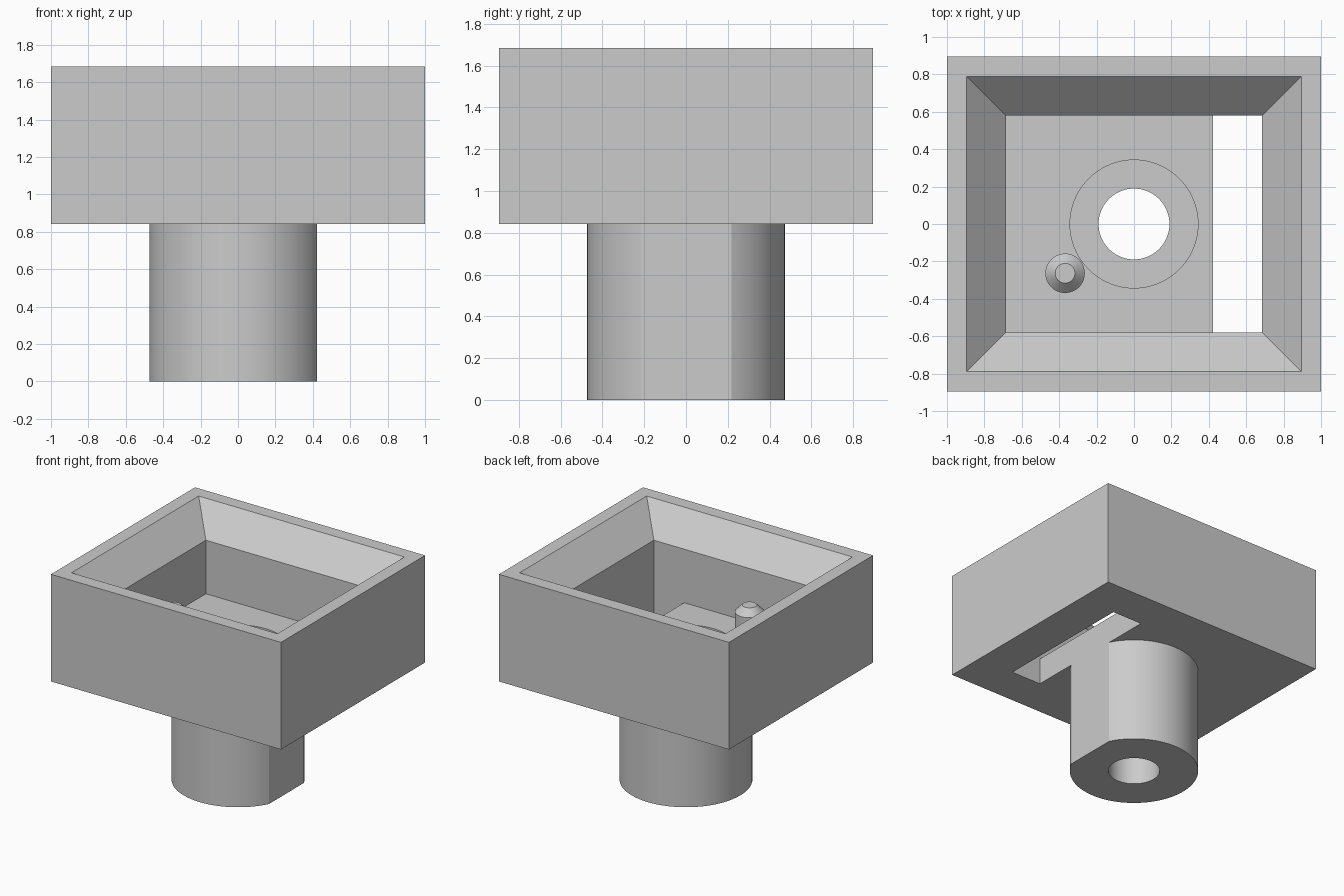
import bpy
import bmesh
from math import acos, cos, sin, pi, radians

cube = bpy.data.objects.get("Cube")
if cube:
    bpy.data.objects.remove(cube, do_unlink=True)

U = 2 / 9.5  # design module: every dimension is a simple multiple of it

grey = bpy.data.materials.new("plain_grey")
grey.use_nodes = True
grey.diffuse_color = (0.6, 0.6, 0.6, 1)
grey.node_tree.nodes["Principled BSDF"].inputs["Base Color"].default_value = (0.6, 0.6, 0.6, 1)


def arc(r, start=0.0, cx=0.0, cy=0.0, n=72):
    """Closed circle, or an arc with a flat chord facing +x when start > 0."""
    step = 2 * (pi - start) / (n - 1 if start else n)
    return [(cx + r * cos(start + i * step), cy + r * sin(start + i * step)) for i in range(n)]


def rect(x0, x1, y):
    return [(x0, -y), (x1, -y), (x1, y), (x0, y)]


def loft(name, sections):
    """Solid through a stack of (outline, height) sections, bottom to top."""
    bm = bmesh.new()
    rings = [[bm.verts.new((x * U, y * U, z * U)) for x, y in pts] for pts, z in sections]
    for low, high in zip(rings, rings[1:]):
        for i in range(len(low)):
            j = (i + 1) % len(low)
            bm.faces.new((low[i], low[j], high[j], high[i]))
    bm.faces.new(rings[0][::-1])
    bm.faces.new(rings[-1])
    bmesh.ops.recalc_face_normals(bm, faces=bm.faces)
    mesh = bpy.data.meshes.new(name)
    bm.to_mesh(mesh)
    bm.free()
    mesh.materials.append(grey)
    obj = bpy.data.objects.new(name, mesh)
    bpy.context.collection.objects.link(obj)
    return obj


def activate(obj):
    bpy.ops.object.select_all(action="DESELECT")
    obj.select_set(True)
    bpy.context.view_layer.objects.active = obj


def cut(obj, *cutters):
    activate(obj)
    for cutter in cutters:
        mod = obj.modifiers.new("cut", "BOOLEAN")
        mod.operation = "DIFFERENCE"
        mod.solver = "EXACT"
        mod.object = cutter
        bpy.ops.object.modifier_apply(modifier=mod.name)


# Main solids
housing = loft("housing", [(rect(-4.75, 4.75, 4.25), 4), (rect(-4.75, 4.75, 4.25), 8)])
flat = acos(2 / 2.25)
stem = loft("stem", [(arc(2.25, flat), 0), (arc(2.25, flat), 4)])

# Locating pin with a chamfered tip
px, py = -1.75, -1.25
pin = loft("locating_pin", [(arc(0.5, 0, px, py), 5), (arc(0.5, 0, px, py), 6.25),
                            (arc(0.25, 0, px, py), 6.5)])

# Cutters: flared pocket, floor slot, stepped screw hole
pocket = loft("pocket_cutter", [(rect(-3.25, 3.25, 2.75), 5), (rect(-3.25, 3.25, 2.75), 7),
                                (rect(-4.5, 4.5, 4), 8.25)])
slot = loft("slot_cutter", [(rect(2, 3.25, 2.75), 3), (rect(2, 3.25, 2.75), 6)])
hole = loft("screw_hole_cutter", [(arc(0.9), -1), (arc(0.9), 3.5), (arc(1.625), 3.5), (arc(1.625), 6)])

cut(housing, pocket, slot, hole)
cut(stem, hole)
for cutter in (pocket, slot, hole):
    bpy.data.objects.remove(cutter, do_unlink=True)

# Smooth round walls, crisp edges
for obj in (housing, stem, pin):
    activate(obj)
    bpy.ops.object.shade_smooth_by_angle(angle=radians(25))
